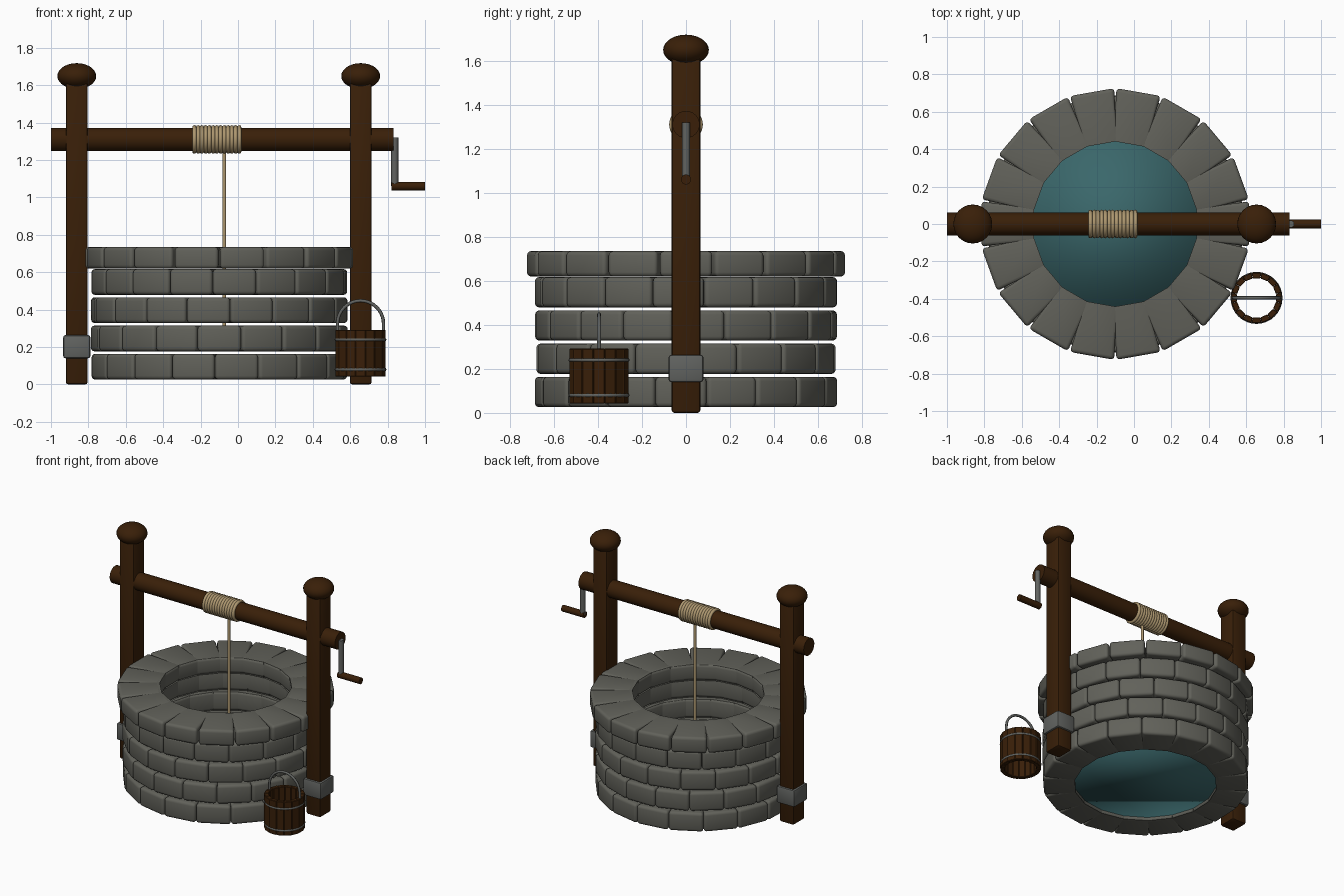
import bpy, bmesh, math
from mathutils import Vector

if "Cube" in bpy.data.objects:
    bpy.data.objects.remove(bpy.data.objects["Cube"])

def mat(name, c):
    m = bpy.data.materials.new(name)
    m.diffuse_color = (*c, 1)
    m.use_nodes = True
    m.node_tree.nodes["Principled BSDF"].inputs["Base Color"].default_value = m.diffuse_color
    return m

WOOD = mat("dark wood", (0.041, 0.0138, 0.0025))
STONE = mat("grey stone", (0.12, 0.12, 0.102))
METAL = mat("grey metal", (0.12, 0.125, 0.118))
ROPE = mat("straw rope", (0.42, 0.31, 0.16))
WATER = mat("teal water", (0.042, 0.135, 0.145))

def finish(ob, name, m, angle=40):
    ob.name = name
    ob.data.materials.clear()
    ob.data.materials.append(m)
    if angle:
        bpy.ops.object.select_all(action='DESELECT')
        ob.select_set(True)
        bpy.context.view_layer.objects.active = ob
        bpy.ops.object.shade_smooth_by_angle(angle=math.radians(angle))
    return ob

def from_bm(bm, name, m, angle=40):
    bmesh.ops.recalc_face_normals(bm, faces=bm.faces)
    me = bpy.data.meshes.new(name)
    bm.to_mesh(me)
    bm.free()
    ob = bpy.data.objects.new(name, me)
    bpy.context.collection.objects.link(ob)
    return finish(ob, name, m, angle)

def box(name, m, loc, size, bevel):
    bm = bmesh.new()
    bmesh.ops.create_cube(bm, size=1)
    for v in bm.verts:
        v.co = Vector(loc) + Vector([a * b for a, b in zip(v.co, size)])
    bmesh.ops.bevel(bm, geom=bm.edges[:], offset=bevel, segments=2, profile=0.5, affect='EDGES')
    return from_bm(bm, name, m)

def rod(name, m, p, q, r, sides=24, angle=40):
    p, q = Vector(p), Vector(q)
    bpy.ops.mesh.primitive_cylinder_add(vertices=sides, radius=r, depth=(q - p).length, location=(p + q) / 2,
                                        rotation=(q - p).to_track_quat('Z', 'Y').to_euler())
    return finish(bpy.context.object, name, m, angle)

def torus(name, m, loc, R, r, rot=(0, 0, 0)):
    bpy.ops.mesh.primitive_torus_add(location=loc, rotation=rot, major_radius=R, minor_radius=r,
                                     major_segments=32, minor_segments=8)
    return finish(bpy.context.object, name, m, 60)

# Stone courses: wedge blocks with tapering notches at the outer joints
CX, N = -0.10, 18

def radius(v):
    return math.hypot(v.co.x - CX, v.co.y)

def course(name, z0, z1, r_in, r_out, shift, notch, gap):
    bm = bmesh.new()
    half = math.pi / N
    for k in range(N):
        a = math.radians(270 + shift) + (2 * k + 1) * half
        prof = []
        for s in (-1, 1):
            pts = [(r_in, half), (r_out - notch, half), (r_out, half - gap)]
            prof += [(r, a + s * w) for r, w in (pts if s < 0 else pts[::-1])]
        rings = [[bm.verts.new((CX + r * math.cos(t), r * math.sin(t), z)) for r, t in prof]
                 for z in (z0, z1)]
        bm.faces.new(rings[0])
        bm.faces.new(rings[1])
        for i in range(6):
            j = (i + 1) % 6
            bm.faces.new((rings[0][i], rings[0][j], rings[1][j], rings[1][i]))
    bmesh.ops.recalc_face_normals(bm, faces=bm.faces)
    outer = {v for v in bm.verts if radius(v) > r_out - 0.02}
    inner = {v for v in bm.verts if radius(v) < r_in + 0.01}
    edges = [e for e in bm.edges if e.verts[0] in outer or e.verts[1] in outer
             or (e.verts[0] in inner and e.verts[1] in inner and abs(e.verts[0].co.z - e.verts[1].co.z) < 0.001)]
    bmesh.ops.bevel(bm, geom=edges, offset=0.02, segments=3, profile=0.5, affect='EDGES')
    return from_bm(bm, name, STONE, 35)

for i, shift in enumerate((-2, -10, 5, -3)):
    z = 0.026 + 0.151 * i
    course(f"stone_course_{i + 1}", z, z + 0.138, 0.475, 0.69, shift, 0.035, 0.003)
course("stone_rim", 0.619, 0.735, 0.441, 0.726, 0, 0.12, 0.008)

# Water in the bottom of the well, smooth all over
rod("water", WATER, (CX, 0, 0.05), (CX, 0, 0.15), 0.478, 32, 180)

# Posts with round caps and metal brackets
for side, x in (("left", -0.862), ("right", 0.656)):
    box(f"{side}_post", WOOD, (x, 0, 0.81), (0.117, 0.132, 1.62), 0.014)
    box(f"{side}_bracket", METAL, (x, 0, 0.202), (0.145, 0.158, 0.124), 0.012)
    bpy.ops.mesh.primitive_uv_sphere_add(segments=24, ring_count=14, radius=1, location=(x, 0, 1.649))
    cap = bpy.context.object
    cap.scale = (0.104, 0.104, 0.069)
    finish(cap, f"{side}_post_cap", WOOD, 60)

# Windlass beam, wound rope and hanging rope
rod("windlass_beam", WOOD, (-1, 0, 1.31), (0.831, 0, 1.31), 0.062)
for i in range(13):
    torus(f"rope_coil_{i + 1}", ROPE, (-0.233 + 0.02 * i, 0, 1.31), 0.065, 0.0115, (0, math.pi / 2, 0))
rod("hanging_rope", ROPE, (-0.073, 0, 0.31), (-0.073, 0, 1.26), 0.0095, 12)

# Crank
rod("crank_arm", METAL, (0.838, 0, 1.06), (0.838, 0, 1.32), 0.019, 16)
rod("crank_handle", WOOD, (0.82, 0, 1.06), (1.0, 0, 1.06), 0.023, 16)

# Bucket: staves, hoops and bail handle
BX, BY, NS = 0.655, -0.395, 16
bm = bmesh.new()
for k in range(NS):
    a = 2 * math.pi * k / NS
    w = math.pi / NS * 0.98
    quad = [(0.106, a - w), (0.137, a - w), (0.137, a + w), (0.106, a + w)]
    lo, hi = [[bm.verts.new((BX + r * math.cos(t), BY + r * math.sin(t), z)) for r, t in quad]
              for z in (0.043, 0.292)]
    bm.faces.new(lo)
    bm.faces.new(hi)
    for i in range(4):
        j = (i + 1) % 4
        bm.faces.new((lo[i], lo[j], hi[j], hi[i]))
bmesh.ops.bevel(bm, geom=bm.edges[:], offset=0.003, segments=1, affect='EDGES')
from_bm(bm, "bucket_staves", WOOD, 0)
for n, z in (("lower", 0.08), ("upper", 0.24)):
    torus(f"bucket_{n}_hoop", METAL, (BX, BY, z), 0.130, 0.009)

cu = bpy.data.curves.new("bucket_handle", 'CURVE')
cu.dimensions = '3D'
cu.bevel_depth = 0.009
cu.bevel_resolution = 2
cu.use_fill_caps = True
path = [(0.123, 0.255)] + [(0.123 * math.cos(math.pi * i / 20), 0.325 + 0.123 * math.sin(math.pi * i / 20))
                           for i in range(21)] + [(-0.123, 0.255)]
sp = cu.splines.new('POLY')
sp.points.add(len(path) - 1)
for p, (x, z) in zip(sp.points, path):
    p.co = (BX + x, BY, z, 1)
cu.materials.append(METAL)
bpy.context.collection.objects.link(bpy.data.objects.new("bucket_handle", cu))
